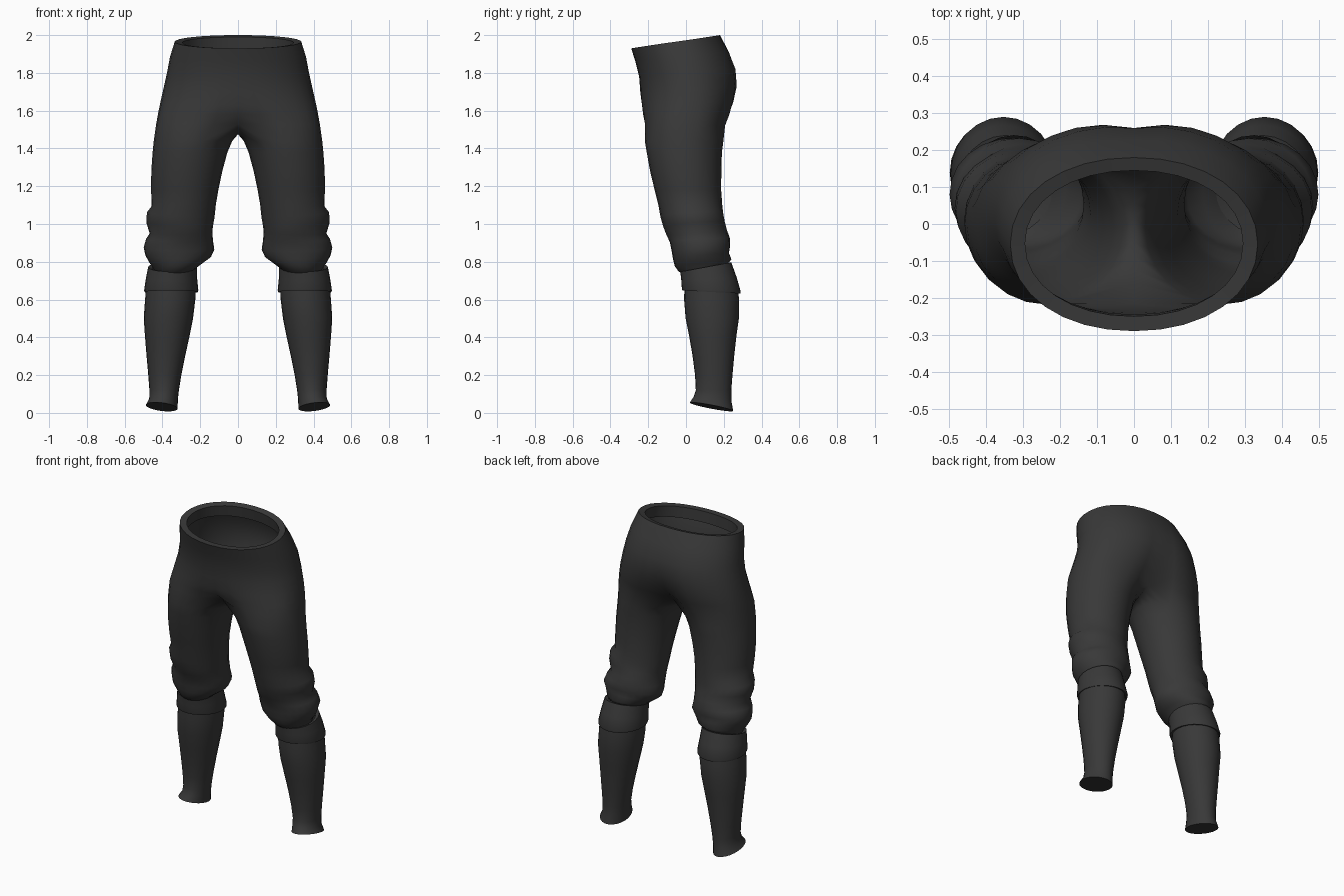
import bpy, bmesh, math

if "Cube" in bpy.data.objects:
    bpy.data.objects.remove(bpy.data.objects["Cube"])

N = 24          # points around a leg
HALF = 16       # steps of a half torso arc, front centre to back centre

cloth = bpy.data.materials.new("charcoal cloth")
cloth.diffuse_color = (0.04, 0.04, 0.04, 1)
cloth.use_nodes = True
cloth.node_tree.nodes["Principled BSDF"].inputs["Base Color"].default_value = cloth.diffuse_color


def leg_ring(z, xi, xo, yf, yb, tilt=0.0, fold=0.0, phase=0.0, side=0.0):
    """Closed oval; tilt raises the back, side raises the outside, fold ripples it."""
    pts = []
    for i in range(N):
        a = math.radians(-120 + 15 * i)
        r = 1 + fold * math.sin(3 * a + phase)
        c, s = math.cos(a), math.sin(a)
        pts.append(((xi + xo) / 2 + (xo - xi) / 2 * c * r,
                    (yf + yb) / 2 + (yb - yf) / 2 * s * r,
                    z + tilt * s + side * c))
    return pts


def torso_arc(zf, zb, w, yf, yb, df=0.0, db=0.0, p=0.95):
    """Open arc from front centre round the hip to back centre, dented at the seam."""
    pts = []
    for i in range(HALF + 1):
        a = math.pi * (i / HALF - 0.5)
        c, s = max(0, math.cos(a)), math.sin(a)
        x = 0 if i in (0, HALF) else w * c ** p
        y = (yf + yb) / 2 + (yb - yf) / 2 * math.copysign(abs(s) ** p, s)
        dent = max(0, 1 - x / (0.5 * w)) ** 2
        y += dent * (df if s < 0 else -db)
        t = (s + 1) / 2
        pts.append((x, y, zf + (zb - zf) * t))
    return pts


def bridge(bm, a, b, closed):
    n = len(a)
    for i in range(n if closed else n - 1):
        j = (i + 1) % n
        bm.faces.new((a[i], a[j], b[j], b[i]))


def add(bm, pts):
    return [bm.verts.new(p) for p in pts]


def finish(bm, name, angle=50):
    bmesh.ops.recalc_face_normals(bm, faces=bm.faces)
    me = bpy.data.meshes.new(name)
    bm.to_mesh(me)
    bm.free()
    me.materials.append(cloth)
    me.shade_smooth()
    me.set_sharp_from_angle(angle=math.radians(angle))
    ob = bpy.data.objects.new(name, me)
    bpy.context.collection.objects.link(ob)
    m = ob.modifiers.new("mirror", 'MIRROR')
    m.use_clip = True
    m.merge_threshold = 0.0005


def loft(name, rings, cap=False):
    bm = bmesh.new()
    loops = [add(bm, r) for r in rings]
    for a, b in zip(loops, loops[1:]):
        bridge(bm, a, b, True)
    if cap:
        bm.faces.new(loops[-1])
    finish(bm, name)


# Breeches: folded waist rim, hips, crotch saddle, then the leg with knee folds
bm = bmesh.new()
torso = [
    torso_arc(1.86, 1.92, .305, -.245, .155),
    torso_arc(1.93, 1.99, .295, -.25, .145),
    torso_arc(1.93, 2.0, .335, -.29, .18),
    torso_arc(1.86, 1.91, .36, -.268, .232, db=.005),
    torso_arc(1.78, 1.82, .376, -.248, .27, db=.01),
    torso_arc(1.70, 1.73, .395, -.242, .28, db=.02),
    torso_arc(1.63, 1.65, .412, -.238, .265, df=.005, db=.035, p=.88),
    torso_arc(1.58, 1.58, .424, -.235, .245, df=.02, db=.06, p=.82),
    torso_arc(1.53, 1.52, .434, -.23, .22, df=.07, db=.09, p=.76),
]
arcs = [add(bm, r) for r in torso]
for a, b in zip(arcs, arcs[1:]):
    bridge(bm, a, b, False)

# Crotch curve along the centre plane closes the top of the leg
f, k = torso[-1][0], torso[-1][-1]
saddle = []
for j in range(1, N - HALF):
    t = j / (N - HALF)
    saddle.append((0, k[1] + (f[1] - k[1]) * t,
                   k[2] + (f[2] - k[2]) * t - .05 * math.sin(math.pi * t)))
top = arcs[-1] + add(bm, saddle)

legs = [
    leg_ring(1.44, .03, .446, -.218, .198),
    leg_ring(1.38, .056, .452, -.208, .19),
    leg_ring(1.28, .083, .459, -.19, .187),
    leg_ring(1.18, .104, .46, -.166, .186),
    leg_ring(1.10, .117, .457, -.146, .192, side=-.005),
    leg_ring(1.05, .124, .482, -.134, .198, .01, .01, 0, .012),
    leg_ring(1.00, .13, .484, -.12, .206, .012, .012, 1, .008),
    leg_ring(0.955, .134, .465, -.105, .216, .012, .015, 2, -.005),
    leg_ring(0.915, .133, .488, -.088, .23, .01, .015, 3.5, .005),
    leg_ring(0.87, .128, .502, -.075, .234, .014, .015, 5, .005),
    leg_ring(0.83, .145, .492, -.07, .226, .016, .012, 4, .005),
    leg_ring(0.795, .185, .468, -.06, .24, .018, .01, 2),
    leg_ring(0.77, .22, .45, -.04, .222, .02),
    leg_ring(0.74, .25, .44, .0, .20, .02),
]
loops = [top] + [add(bm, r) for r in legs]
for a, b in zip(loops, loops[1:]):
    bridge(bm, a, b, True)
finish(bm, "breeches", 60)

# Flared cuff below the knee, turned in at both ends
loft("knee_cuff", [
    leg_ring(.765, .24, .455, .0, .215, .025),
    leg_ring(.772, .218, .476, -.03, .24, .025),
    leg_ring(.71, .216, .488, -.025, .268, .008),
    leg_ring(.65, .21, .497, -.022, .29, -.008),
    leg_ring(.64, .212, .495, -.019, .287, -.008),
    leg_ring(.645, .228, .48, .0, .27, -.008),
])

# Stocking, tapering to the ankle with a small flared hem
loft("stocking", [
    leg_ring(.68, .225, .485, -.008, .272),
    leg_ring(.60, .226, .492, -.01, .281),
    leg_ring(.50, .238, .499, -.002, .28),
    leg_ring(.40, .258, .492, .018, .266),
    leg_ring(.30, .28, .484, .035, .255),
    leg_ring(.20, .30, .475, .048, .246),
    leg_ring(.12, .313, .469, .052, .24),
    leg_ring(.075, .318, .47, .04, .24, -.01),
    leg_ring(.032, .32, .488, .02, .25, -.022, 0, 0, .01),
], cap=True)
